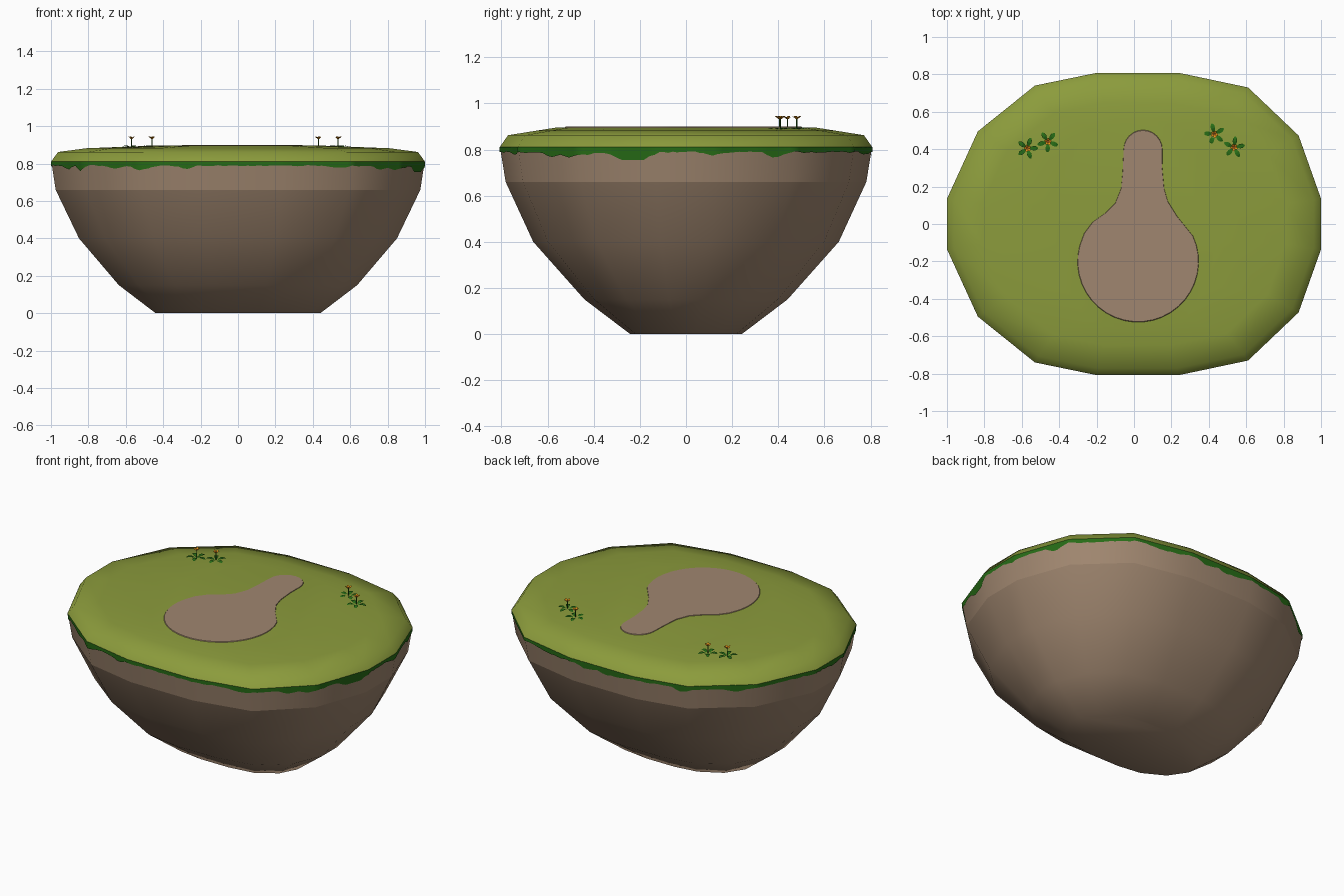
import bpy, bmesh, math, random
from mathutils import Vector

if "Cube" in bpy.data.objects:
    bpy.data.objects.remove(bpy.data.objects["Cube"])

random.seed(4)


def material(name, rgb):
    m = bpy.data.materials.new(name)
    m.diffuse_color = (*rgb, 1)
    m.use_nodes = True
    m.node_tree.nodes["Principled BSDF"].inputs["Base Color"].default_value = m.diffuse_color
    return m


GRASS = material("grass_green", (0.26, 0.33, 0.045))
SOIL = material("soil_brown", (0.35, 0.24, 0.16))
DARK = material("dark_green", (0.02, 0.15, 0.008))
ORANGE = material("petal_orange", (0.80, 0.30, 0.01))
RED = material("flower_red", (0.50, 0.10, 0.02))


def make(name, verts, faces, mats, angle=60, index=None):
    me = bpy.data.meshes.new(name)
    me.from_pydata(verts, [], faces)
    for m in mats:
        me.materials.append(m)
    for p in me.polygons:
        if index:
            p.material_index = index[p.index]
    ob = bpy.data.objects.new(name, me)
    bpy.context.collection.objects.link(ob)
    bpy.ops.object.select_all(action='DESELECT')
    ob.select_set(True)
    bpy.context.view_layer.objects.active = ob
    bpy.ops.object.shade_smooth_by_angle(angle=math.radians(angle))
    return ob


# Island outline, counter-clockwise, mirrored front to back
half = [(1, .135), (.88, .473), (.61, .73), (.24, .808),
        (-.2, .808), (-.53, .74), (-.835, .495), (-1, .135)]
outline = half + [(x, -y) for x, y in reversed(half)]
N = len(outline)


def loft(name, rings, mat, cap_bottom=False, cap_top=False):
    """Skin scaled copies of the outline; rings = (scale x, scale y, z), bottom up."""
    verts = [(x * sx, y * sy, z) for sx, sy, z in rings for x, y in outline]
    faces = [(r * N + i, r * N + (i + 1) % N, (r + 1) * N + (i + 1) % N, (r + 1) * N + i)
             for r in range(len(rings) - 1) for i in range(N)]
    if cap_bottom:
        faces.append(tuple(reversed(range(N))))
    if cap_top:
        faces.append(tuple(range((len(rings) - 1) * N, len(rings) * N)))
    return make(name, verts, faces, [mat])


# Rock underside, upper soil band and grass cap (separate, so the joints stay crisp)
loft("rock_base", [(.44, .30, 0), (.637, .545, .15), (.85, .82, .40), (.975, .968, .66)],
     SOIL, cap_bottom=True)
loft("soil_band", [(.975, .968, .66), (.998, .998, .81)], SOIL)
loft("grass_cap", [(1, 1, .81), (.962, .955, .862), (.81, .80, .882), (.45, .69, .896)],
     GRASS, cap_top=True)

# Ragged grass fringe hanging over the soil
SUB = 14
verts, faces = [], []
total = N * SUB
drips = [(random.uniform(0, total), random.uniform(.012, .03), random.uniform(2, 4))
         for _ in range(22)]
for k in range(total):
    i, t = divmod(k, SUB)
    t /= SUB
    a, b = outline[i], outline[(i + 1) % N]
    x, y = a[0] + (b[0] - a[0]) * t, a[1] + (b[1] - a[1]) * t
    drop = .018 + random.uniform(0, .007)
    for c, depth, w in drips:
        d = min(abs(k - c), total - abs(k - c))
        drop += depth * max(0, 1 - d / w)
    drop = min(drop, .055)
    s = 1.003 - .17 * drop
    verts += [(x, y, .811), (x * s, y * s, .81 - drop)]
for k in range(total):
    n = (k + 1) % total
    faces.append((2 * k, 2 * k + 1, 2 * n + 1, 2 * n))
make("grass_fringe", verts, faces, [DARK])

# Bare earth path: round clearing with a narrow neck
path = []
for k in range(25):  # clearing arc
    a = math.radians(165 + k * 220 / 24)
    path.append((.022 + .322 * math.cos(a), -.2 + .322 * math.sin(a)))
path += [(.23, .04), (.18, .12), (.16, .19), (.15, .30)]
for k in range(13):  # rounded tip
    a = math.radians(k * 15)
    path.append((.048 + .103 * math.cos(a), .395 + .105 * math.sin(a)))
path += [(-.06, .28), (-.068, .19), (-.10, .11), (-.15, .06), (-.22, .01), (-.265, -.05)]
P = len(path)
pv = [(x, y, .8995) for x, y in path] + \
     [(.02 + (x - .02) * 1.01, y * 1.01, .894) for x, y in path]
pf = [tuple(range(P))] + [(i, P + i, P + (i + 1) % P, (i + 1) % P) for i in range(P)]
make("dirt_path", pv, pf, [SOIL], 30)


# Flowers: leaf rosette, thin stem, cup of petals with a red centre
def flower(name, x, y, turn):
    v, f, idx = [], [], []
    base, top = .886, .938

    def add(points, mat):
        f.append(tuple(range(len(v), len(v) + len(points))))
        v.extend(points)
        idx.append(mat)

    def petal(angle, stations, mat):
        """Flat blade; stations = (distance, half width, z)."""
        d = Vector((math.cos(angle), math.sin(angle), 0))
        s = Vector((-d.y, d.x, 0))
        o = Vector((x, y, 0))
        left = [o + d * r + s * w + Vector((0, 0, z)) for r, w, z in stations]
        right = [o + d * r - s * w + Vector((0, 0, z)) for r, w, z in stations]
        for k in range(len(stations) - 1):
            add([right[k], right[k + 1], left[k + 1], left[k]], mat)

    for k in range(5):
        a = turn + k * math.tau / 5
        petal(a, [(.006, .003, base), (.032, .012, base + .010), (.046, .011, base + .009),
                  (.058, .003, base + .004)], 0)
        petal(a + .6, [(.002, .004, top - .006), (.012, .008, top + .002),
                       (.019, .003, top + .007)], 1)
    ring = [(x + .0028 * math.cos(a), y + .0028 * math.sin(a)) for a in
            [k * math.tau / 4 for k in range(4)]]
    for k in range(4):
        p, q = ring[k], ring[(k + 1) % 4]
        add([(*p, base - .01), (*q, base - .01), (*q, top), (*p, top)], 0)
    c = [(x + .006 * math.cos(k * math.tau / 6), y + .006 * math.sin(k * math.tau / 6))
         for k in range(6)]
    add([(*p, top + .001) for p in c], 2)
    make(name, v, f, [DARK, ORANGE, RED], 30, idx)


for n, (x, y) in enumerate([(-.57, .405), (-.46, .44), (.43, .48), (.535, .41)]):
    flower("flower_%d" % (n + 1), x, y, n * .9)
